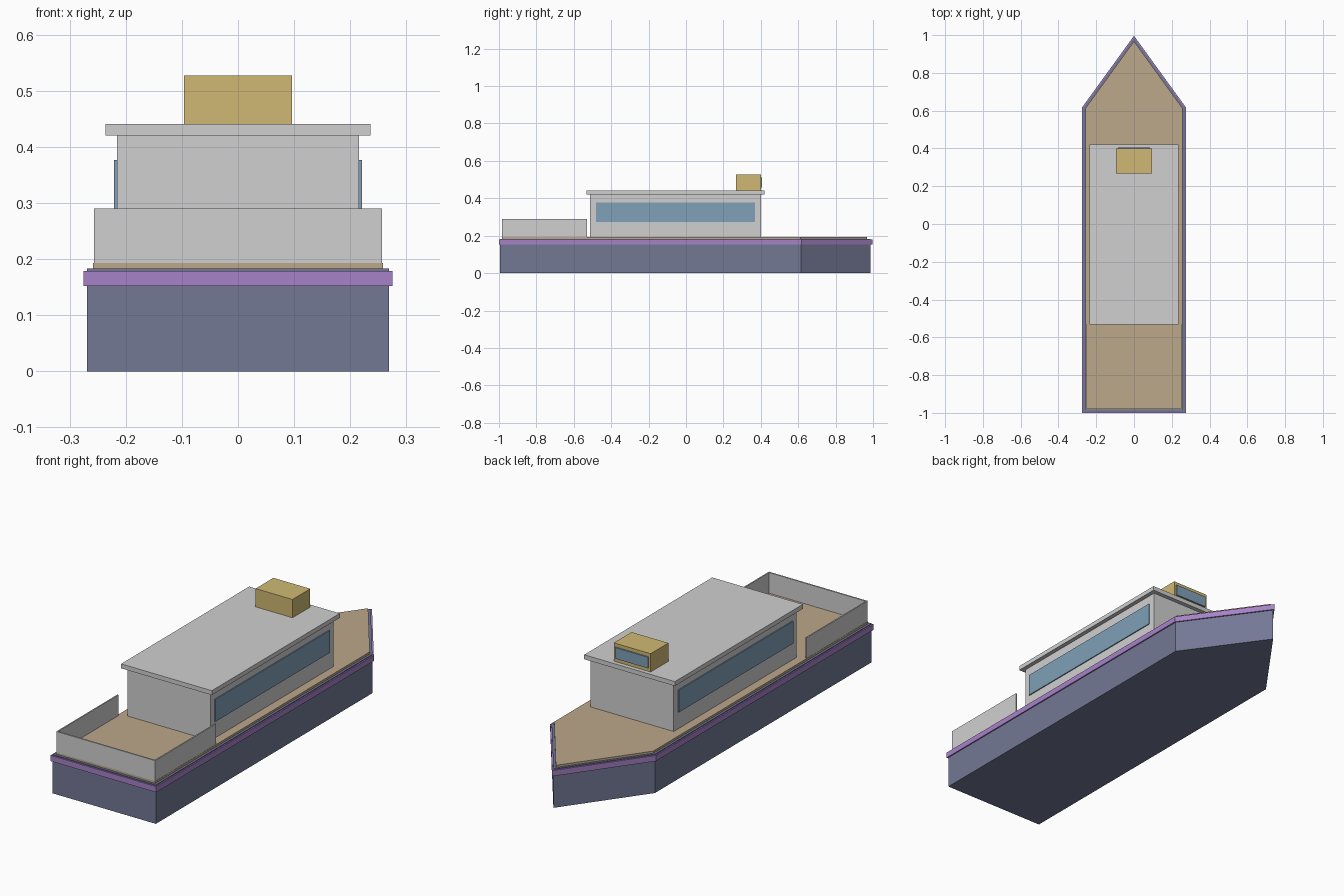
import bpy, bmesh, math

if "Cube" in bpy.data.objects:
    bpy.data.objects.remove(bpy.data.objects["Cube"])


def srgb(*rgb):
    lin = [(c / 255 / 12.92) if c <= 10 else ((c / 255 + 0.055) / 1.055) ** 2.4 for c in rgb]
    return (*lin, 1.0)


def material(name, *rgb):
    m = bpy.data.materials.new(name)
    m.diffuse_color = srgb(*rgb)
    m.use_nodes = True
    m.node_tree.nodes["Principled BSDF"].inputs["Base Color"].default_value = m.diffuse_color
    return m


slate = material("slate_hull", 115, 120, 149)
purple = material("purple_trim", 166, 130, 198)
tan = material("tan_deck", 188, 168, 139)
grey = material("light_grey", 208, 208, 208)
gold = material("gold", 208, 185, 115)
glass = material("blue_glass", 128, 160, 184)


def finish(name, bm, mat):
    bmesh.ops.recalc_face_normals(bm, faces=bm.faces)
    mesh = bpy.data.meshes.new(name)
    bm.to_mesh(mesh)
    bm.free()
    mesh.materials.append(mat)
    obj = bpy.data.objects.new(name, mesh)
    bpy.context.collection.objects.link(obj)
    return obj


def box(name, x, y, z, mat):
    """Box from (min, max) ranges."""
    bm = bmesh.new()
    bmesh.ops.create_cube(bm, size=1)
    for v in bm.verts:
        v.co = [r[0] if c < 0 else r[1] for c, r in zip(v.co, (x, y, z))]
    return finish(name, bm, mat)


# Boat plan: straight sides with a pointed bow, grown or shrunk by an offset
HALF, STERN, SHOULDER, BOW = 0.269, -0.995, 0.615, 0.986
ANGLE = math.atan2(HALF, BOW - SHOULDER)


def boat_layer(name, offset, z0, z1, mat):
    w, s = HALF + offset, STERN - offset
    sh = SHOULDER + offset * math.tan(ANGLE / 2)
    tip = BOW + offset / math.sin(ANGLE)
    bm = bmesh.new()
    plan = [(-w, s), (w, s), (w, sh), (0, tip), (-w, sh)]
    face = bm.faces.new([bm.verts.new((x, y, z0)) for x, y in plan])
    top = bmesh.ops.extrude_face_region(bm, geom=[face], use_keep_orig=True)["geom"]
    for v in top:
        if isinstance(v, bmesh.types.BMVert):
            v.co.z = z1
    return finish(name, bm, mat)


boat_layer("hull", 0, 0, 0.183, slate)
boat_layer("rub_rail", 0.006, 0.152, 0.179, purple)
boat_layer("deck", -0.011, 0.175, 0.193, tan)

# Cabin and overhanging roof
box("cabin", (-0.216, 0.216), (-0.512, 0.4), (0.19, 0.422), grey)
box("cabin_roof", (-0.236, 0.236), (-0.532, 0.42), (0.42, 0.441), grey)

# Paired side windows and stern side walls
for side, label in ((-1, "left"), (1, "right")):
    def span(a, b):
        return tuple(sorted((side * a, side * b)))
    box("window_" + label, span(0.213, 0.221), (-0.482, 0.368), (0.272, 0.377), glass)
    box("stern_wall_" + label, span(0.251, 0.257), (-0.984, -0.53), (0.19, 0.29), grey)
box("stern_wall_back", (-0.252, 0.252), (-0.984, -0.977), (0.19, 0.29), grey)

# Small wheelhouse on the roof with a window facing the bow
box("wheelhouse", (-0.096, 0.096), (0.268, 0.4), (0.44, 0.527), gold)
box("wheelhouse_window", (-0.086, 0.086), (0.398, 0.406), (0.458, 0.51), glass)
